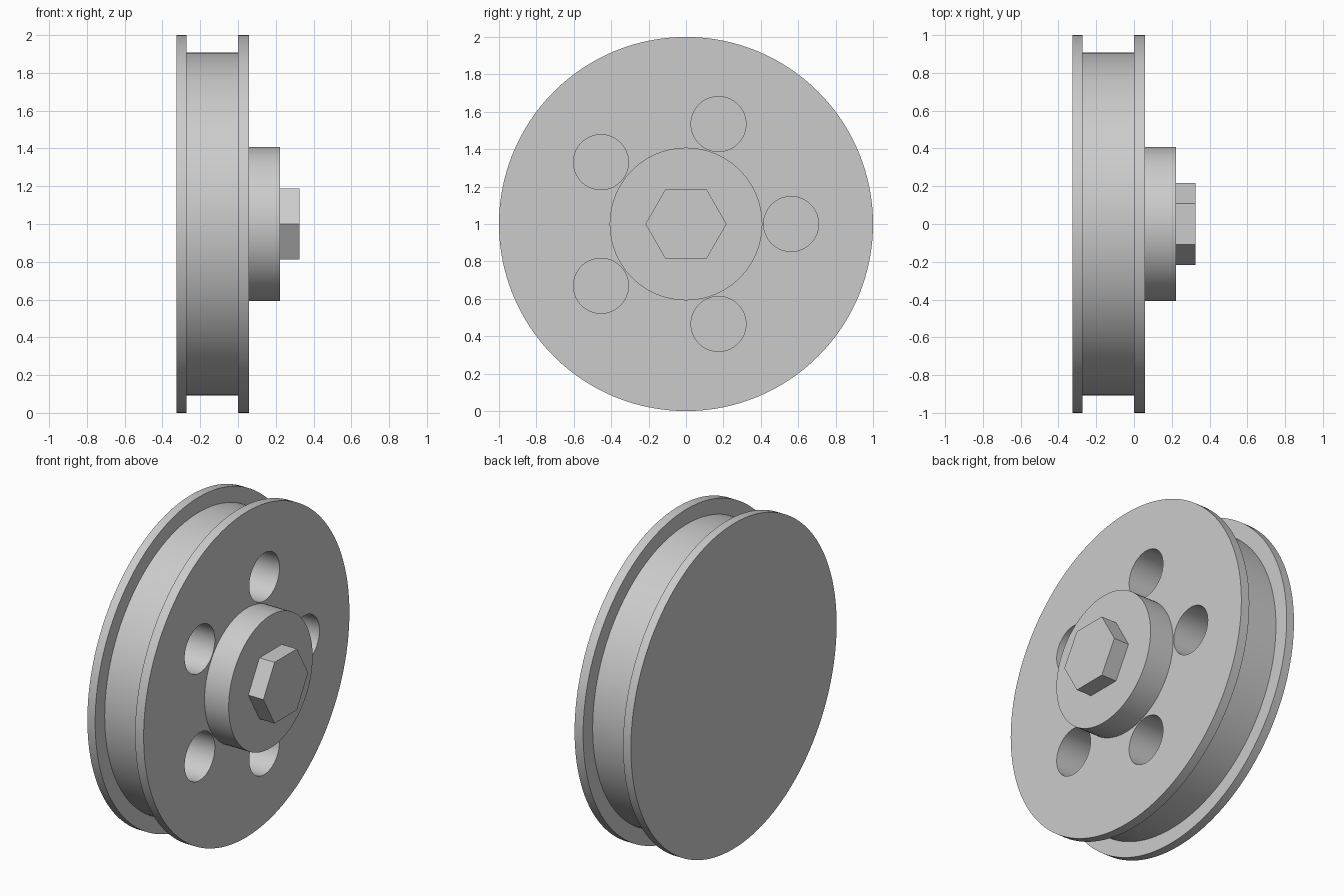
import bpy
import bmesh
from math import cos, sin, pi, radians

cube = bpy.data.objects.get("Cube")
if cube:
    bpy.data.objects.remove(cube, do_unlink=True)

# Single bare-metal grey
metal = bpy.data.materials.new("grey metal")
metal.use_nodes = True
grey = (0.6, 0.6, 0.6, 1)
metal.diffuse_color = grey
metal.node_tree.nodes["Principled BSDF"].inputs["Base Color"].default_value = grey

AXLE_Z = 1.0


def lathe(name, profile, sides, y=0.0, z=0.0):
    """Closed solid turned around the x axis from (x, radius) steps."""
    bm = bmesh.new()
    rings = []
    for x, r in profile:
        angles = [2 * pi * i / sides for i in range(sides)]
        rings.append([bm.verts.new((x, y + r * cos(a), z + r * sin(a))) for a in angles])
    for a, b in zip(rings, rings[1:]):
        for i in range(sides):
            j = (i + 1) % sides
            bm.faces.new((a[i], a[j], b[j], b[i]))
    bm.faces.new(rings[0])
    bm.faces.new(rings[-1])
    bmesh.ops.recalc_face_normals(bm, faces=bm.faces)
    mesh = bpy.data.meshes.new(name)
    bm.to_mesh(mesh)
    bm.free()
    mesh.materials.append(metal)
    obj = bpy.data.objects.new(name, mesh)
    obj.location.z = AXLE_Z
    bpy.context.collection.objects.link(obj)
    return obj


def activate(obj):
    bpy.ops.object.select_all(action='DESELECT')
    obj.select_set(True)
    bpy.context.view_layer.objects.active = obj


# Wheel: drum between two thin flanges
BACK, BACK_IN, FRONT_IN, FRONT = -0.325, -0.272, 0.0, 0.058
RIM, DRUM = 1.0, 0.907
wheel = lathe("wheel", [(BACK, RIM), (BACK_IN, RIM), (BACK_IN, DRUM),
                        (FRONT_IN, DRUM), (FRONT_IN, RIM), (FRONT, RIM)], 128)

# Five blind holes, closed by the back flange
for k in range(5):
    a = radians(72 * k)
    cutter = lathe("hole_cutter", [(BACK_IN, 0.147), (FRONT + 0.1, 0.147)], 64,
                   0.562 * cos(a), 0.562 * sin(a))
    cutter.hide_render = True
    cut = wheel.modifiers.new("hole", 'BOOLEAN')
    cut.operation = 'DIFFERENCE'
    cut.solver = 'EXACT'
    cut.object = cutter
    activate(wheel)
    bpy.ops.object.modifier_apply(modifier=cut.name)
    bpy.data.objects.remove(cutter, do_unlink=True)

# Hub boss and hexagonal bolt head, slightly sunk into the part behind
hub = lathe("hub", [(FRONT - 0.01, 0.408), (0.222, 0.408)], 96)
bolt = lathe("hex_bolt_head", [(0.212, 0.217), (0.325, 0.217)], 6)

for obj in (wheel, hub):
    activate(obj)
    bpy.ops.object.shade_smooth_by_angle(angle=radians(30))
